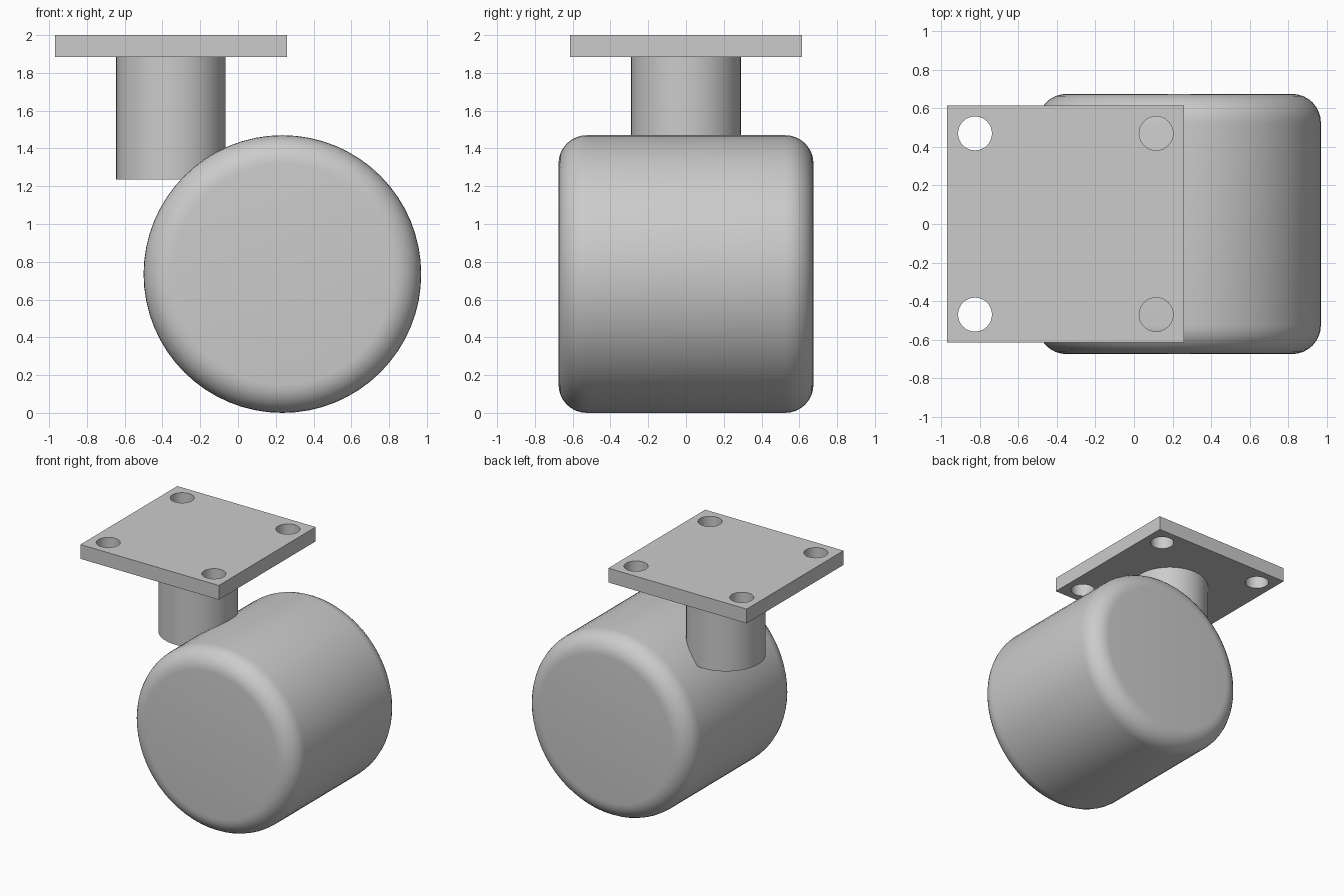
import bpy
import math

cube = bpy.data.objects.get("Cube")
if cube:
    bpy.data.objects.remove(cube, do_unlink=True)

# Single grey finish for every part
grey = bpy.data.materials.new("plain_grey")
grey.use_nodes = True
colour = (0.6, 0.6, 0.6, 1.0)
grey.diffuse_color = colour
grey.node_tree.nodes["Principled BSDF"].inputs["Base Color"].default_value = colour


def finish(obj, name):
    obj.name = name
    obj.data.materials.clear()
    obj.data.materials.append(grey)
    return obj


def cylinder(name, radius, depth, location, sides=64, rotation=(0, 0, 0)):
    bpy.ops.mesh.primitive_cylinder_add(vertices=sides, radius=radius, depth=depth,
                                        location=location, rotation=rotation)
    return finish(bpy.context.object, name)


def apply_modifier(obj, modifier):
    bpy.context.view_layer.objects.active = obj
    bpy.ops.object.modifier_apply(modifier=modifier.name)


def smooth(obj):
    bpy.ops.object.select_all(action="DESELECT")
    obj.select_set(True)
    bpy.context.view_layer.objects.active = obj
    bpy.ops.object.shade_smooth_by_angle(angle=math.radians(30))


STEM_X = -0.355
PLATE_BOTTOM, PLATE_TOP = 1.885, 2.0
PLATE_MID = (PLATE_BOTTOM + PLATE_TOP) / 2

# Wheel: wide roller with rounded rims, axle along y
wheel = cylinder("wheel", 0.735, 1.35, (0.235, 0, 0.735), rotation=(math.pi / 2, 0, 0))
rim = wheel.modifiers.new("rounded_rim", "BEVEL")
rim.width = 0.15
rim.segments = 8
rim.limit_method = "ANGLE"
rim.angle_limit = math.radians(40)
apply_modifier(wheel, rim)
smooth(wheel)

# Stem: upright post between wheel and plate
stem_bottom = 1.235
stem = cylinder("stem", 0.29, PLATE_BOTTOM - stem_bottom,
                (STEM_X, 0, (PLATE_BOTTOM + stem_bottom) / 2))
smooth(stem)

# Mounting plate
bpy.ops.mesh.primitive_cube_add(size=1, location=(STEM_X, 0, PLATE_MID))
plate = finish(bpy.context.object, "mounting_plate")
plate.scale = (1.23, 1.23, PLATE_TOP - PLATE_BOTTOM)
bpy.ops.object.transform_apply(location=False, rotation=False, scale=True)

# Four bolt holes, one near each corner
for sx in (-1, 1):
    for sy in (-1, 1):
        cutter = cylinder("hole_cutter", 0.088, 0.4,
                          (STEM_X + sx * 0.47, sy * 0.47, PLATE_MID), sides=32)
        cutter.hide_render = True
        hole = plate.modifiers.new("bolt_hole", "BOOLEAN")
        hole.operation = "DIFFERENCE"
        hole.solver = "EXACT"
        hole.object = cutter
        apply_modifier(plate, hole)
        bpy.data.objects.remove(cutter, do_unlink=True)
smooth(plate)
